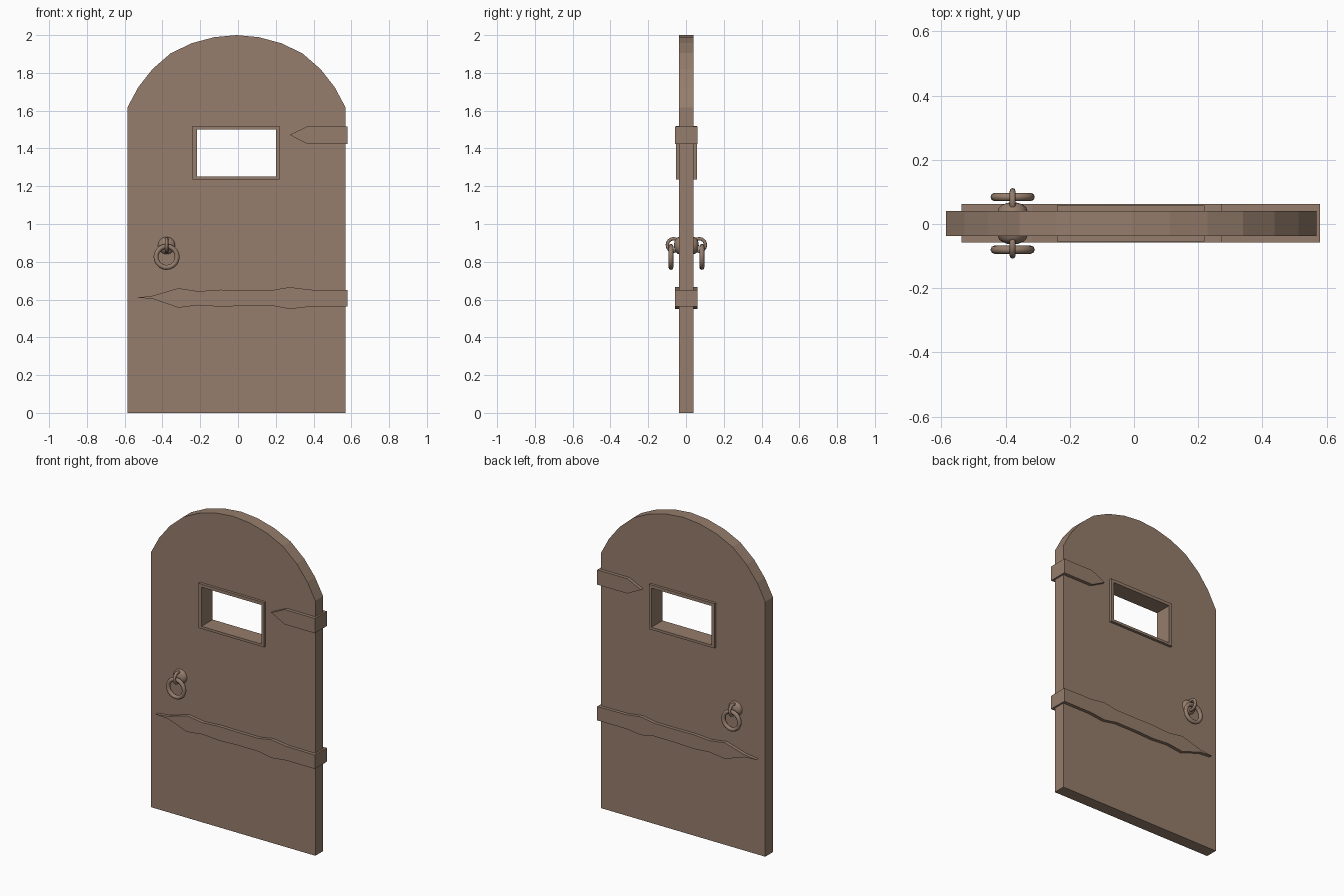
import bpy, bmesh, math
from mathutils import Matrix

if "Cube" in bpy.data.objects:
    bpy.data.objects.remove(bpy.data.objects["Cube"])

wood = bpy.data.materials.new("brown")
wood.diffuse_color = (0.30, 0.205, 0.15, 1)
wood.use_nodes = True
wood.node_tree.nodes["Principled BSDF"].inputs["Base Color"].default_value = wood.diffuse_color
CX, CY = -0.008, 0.002      # door centre
T = 0.039                   # half thickness of the door
S = 0.060                   # half depth over the straps


def finish(name, bm, smooth=False):
    bmesh.ops.remove_doubles(bm, verts=bm.verts, dist=1e-5)
    bmesh.ops.recalc_face_normals(bm, faces=bm.faces)
    for f in bm.faces:
        f.smooth = smooth
    me = bpy.data.meshes.new(name)
    bm.to_mesh(me)
    bm.free()
    me.materials.append(wood)
    ob = bpy.data.objects.new(name, me)
    bpy.context.collection.objects.link(ob)
    return ob


def plate(name, loops, y0, y1):
    """Fill x-z outlines (later loops are holes) and extrude from y0 to y1."""
    cu = bpy.data.curves.new(name + "_outline", 'CURVE')
    cu.dimensions = '2D'
    cu.fill_mode = 'BOTH'
    cu.extrude = (y1 - y0) / 2
    for pts in loops:
        sp = cu.splines.new('POLY')
        sp.points.add(len(pts) - 1)
        for p, (x, z) in zip(sp.points, pts):
            p.co = (x, z, 0, 1)
        sp.use_cyclic_u = True
    tmp = bpy.data.objects.new("tmp", cu)
    bpy.context.collection.objects.link(tmp)
    dg = bpy.context.evaluated_depsgraph_get()
    me = bpy.data.meshes.new_from_object(tmp.evaluated_get(dg))
    bm = bmesh.new()
    bm.from_mesh(me)
    bpy.data.objects.remove(tmp)
    bpy.data.curves.remove(cu)
    bpy.data.meshes.remove(me)
    bm.transform(Matrix.Translation((0, (y0 + y1) / 2, 0)) @ Matrix.Rotation(math.pi / 2, 4, 'X'))
    return finish(name, bm)


def rect(x0, x1, z0, z1):
    return [(x0, z0), (x1, z0), (x1, z1), (x0, z1)]


def torus(name, centre, R, r, axis, n=20, m=8):
    bm = bmesh.new()
    grid = []
    for i in range(n):
        a = 2 * math.pi * i / n
        row = []
        for j in range(m):
            b = 2 * math.pi * j / m
            d = R + r * math.cos(b)
            row.append(bm.verts.new((d * math.cos(a), d * math.sin(a), r * math.sin(b))))
        grid.append(row)
    for i in range(n):
        for j in range(m):
            k, l = (i + 1) % n, (j + 1) % m
            bm.faces.new((grid[i][j], grid[k][j], grid[k][l], grid[i][l]))
    bm.transform(Matrix.Translation(centre) @ Matrix.Rotation(math.pi / 2, 4, axis))
    return finish(name, bm, True)


# Door leaf with arched top and window opening
half = [(0.577, 1.618), (0.52, 1.724), (0.445, 1.82), (0.348, 1.904), (0.237, 1.957), (0.118, 1.989)]
outline = [(CX - 0.577, 0), (CX + 0.577, 0)]
outline += [(CX + x, z) for x, z in half] + [(CX, 2.0)]
outline += [(CX - x, z) for x, z in reversed(half)]
hole = rect(-0.218, 0.202, 1.252, 1.50)
plate("door_leaf", [outline, hole], CY - T, CY + T)

# Strap outlines
upper = [(0.273, 1.472), (0.368, 1.423), (0.569, 1.423), (0.569, 1.517), (0.368, 1.517)]
lower_top = [(-0.452, 0.62), (-0.316, 0.66), (-0.21, 0.644), (-0.093, 0.652), (0.035, 0.65),
             (0.183, 0.65), (0.273, 0.666), (0.38, 0.652), (0.569, 0.65)]
lower_bot = [(-0.452, 0.604), (-0.316, 0.557), (-0.21, 0.57), (-0.093, 0.562), (0.035, 0.567),
             (0.183, 0.567), (0.273, 0.55), (0.38, 0.562), (0.569, 0.562)]
lower = [(-0.537, 0.61)] + lower_bot + lower_top[::-1]

# Window trim, straps and ring pulls on both faces
for side, s in (("front", -1), ("back", 1)):
    def ys(a, b):
        return sorted((CY + s * a, CY + s * b))
    plate("window_frame_" + side, [rect(-0.24, 0.22, 1.236, 1.52), hole], *ys(T, 0.056))
    plate("upper_strap_" + side, [upper], *ys(T, S))
    plate("lower_strap_" + side, [lower], *ys(T, S))

    # Domed boss
    bm = bmesh.new()
    bmesh.ops.create_uvsphere(bm, u_segments=16, v_segments=8, radius=0.046)
    bmesh.ops.delete(bm, geom=[v for v in bm.verts if v.co.z < -0.001], context='VERTS')
    bm.transform(Matrix.Translation((-0.378, CY + s * T, 0.886))
                 @ Matrix.Rotation(-s * math.pi / 2, 4, 'X') @ Matrix.Diagonal((1, 1, 0.58, 1)))
    finish("handle_boss_" + side, bm, True)
    # Staple and hanging ring
    torus("handle_staple_" + side, (-0.378, CY + s * 0.068, 0.889), 0.033, 0.009, 'Y', 16)
    torus("handle_ring_" + side, (-0.378, CY + s * 0.082, 0.826), 0.056, 0.013, 'X')

# Strap wraps over the hinge edge
for name, z0, z1 in (("upper_strap_wrap", 1.423, 1.517), ("lower_strap_wrap", 0.562, 0.65)):
    plate(name, [rect(0.569, 0.58, z0, z1)], CY - S, CY + S)
